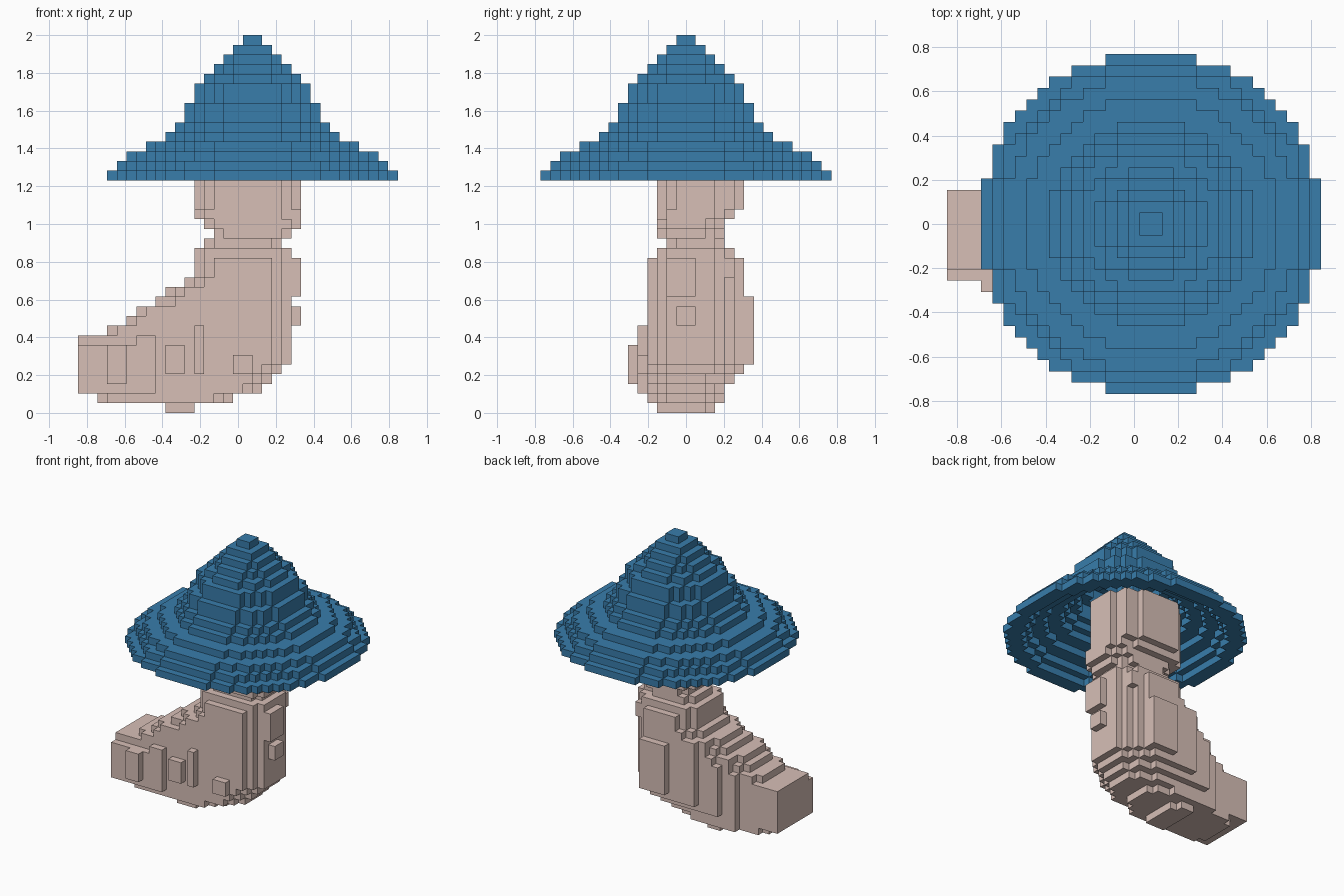
import bpy
import bmesh
from mathutils import Vector

if "Cube" in bpy.data.objects:
    bpy.data.objects.remove(bpy.data.objects["Cube"])

S = 2 / 39          # edge of one voxel
OX = -16.5          # grid offset in x, so that index 0 is the left-hand edge
AXES = [Vector(a) for a in ((1, 0, 0), (0, 1, 0), (0, 0, 1))]


def material(name, colour):
    mat = bpy.data.materials.new(name)
    mat.use_nodes = True
    mat.diffuse_color = (*colour, 1)
    mat.node_tree.nodes["Principled BSDF"].inputs["Base Color"].default_value = (*colour, 1)
    return mat


def voxel_object(name, cells, mat):
    """Make the outer skin of a set of unit cells."""
    bm = bmesh.new()
    verts = {}

    def vert(p):
        key = tuple(round(c) for c in p)
        if key not in verts:
            verts[key] = bm.verts.new(((key[0] + OX) * S, key[1] * S, key[2] * S))
        return verts[key]

    for cell in cells:
        for k in range(3):
            n, u, v = AXES[k], AXES[(k + 1) % 3], AXES[(k + 2) % 3]
            for side in (0, 1):
                step = n if side else -n
                if tuple(int(c) for c in Vector(cell) + step) in cells:
                    continue
                p = Vector(cell) + n * side
                ring = [p, p + u, p + u + v, p + v]
                if not side:
                    ring.reverse()
                bm.faces.new([vert(q) for q in ring])
    mesh = bpy.data.meshes.new(name)
    bm.to_mesh(mesh)
    bm.free()
    mesh.materials.append(mat)
    obj = bpy.data.objects.new(name, mesh)
    bpy.context.collection.objects.link(obj)
    return obj


# Cap: a hollow stepped cone, one ring of voxels per layer
CAP_BASE, CAP_X = 24, 18
radii = [15, 14, 13, 11, 9, 8, 7, 7, 6, 6, 5, 4, 3, 2, 1]
cap = set()
for k, r in enumerate(radii):
    inner = radii[k + 1] - 1 if k + 1 < len(radii) else 0
    for a in range(-r, r):
        for b in range(-r, r):
            d = ((a + 0.5) ** 2 + (b + 0.5) ** 2) ** 0.5
            if inner + 0.13 < d <= r + 0.13 or (inner == 0 and d <= r + 0.13):
                cap.add((a + CAP_X, b, CAP_BASE + k))

# Stem: one row per run of layers: count, x start, x end, front depth, back depth
rows = [
    (1, 9, 12, 3, 3), (1, 2, 16, 4, 4), (1, 0, 19, 4, 4), (1, 0, 20, 4, 5),
    (1, 0, 21, 4, 6), (3, 0, 22, 4, 6), (1, 3, 22, 4, 6), (1, 5, 22, 4, 6),
    (1, 6, 22, 4, 6), (1, 8, 22, 4, 6), (1, 9, 22, 4, 6), (1, 11, 22, 4, 6),
    (2, 12, 22, 4, 6), (1, 12, 22, 3, 5), (1, 13, 21, 2, 4), (1, 14, 22, 3, 4),
    (1, 13, 23, 3, 4), (1, 12, 23, 3, 5), (7, 12, 23, 3, 6),
]


def rounding(distance, reach, power):
    """Share of the depth left at a distance from a rounded end."""
    t = max(0, 1 - distance / reach)
    return (1 - t ** power) ** (1 / power)


stem = set()
z = 0
for count, x0, x1, front, back in rows:
    for _ in range(count):
        reach = min(6, (x1 - x0) / 2)
        for i in range(x0, x1):
            # the bent foot is thinner at the back than the trunk
            rear = min(back, max(3, 3 + (i - 4) * 0.4))
            mid, half = (rear - front) / 2, (rear + front) / 2
            # the back corners are rounder than the front ones
            for power, ys in ((3, range(-front, 0)), (2, range(0, back))):
                share = rounding(x1 - i - 0.5, reach, power)
                if x0 > 0 and z > 0:
                    share *= rounding(i + 0.5 - x0, min(5, reach), 3)
                stem |= {(i, j, z) for j in ys
                         if abs(j + 0.5 - mid) <= half * share + 0.05}
        z += 1

# Lumps on the stem: x range, y range, z range
lumps = [
    ((0, 6), (-5, -4), (2, 7)), ((3, 5), (-6, -5), (3, 7)),
    ((6, 8), (-5, -4), (2, 8)), ((9, 11), (-5, -4), (4, 7)),
    ((12, 13), (-5, -4), (4, 9)), ((16, 18), (-5, -4), (4, 6)),
    ((22, 23), (-2, 1), (12, 16)), ((22, 23), (-1, 1), (9, 11)),
    ((15, 19), (5, 7), (5, 12)),
]
for xs, ys, zs in lumps:
    stem |= {(i, j, k) for i in range(*xs) for j in range(*ys) for k in range(*zs)}

voxel_object("mushroom_cap", cap, material("cap_blue", (0.04, 0.205, 0.41)))
voxel_object("mushroom_stem", stem, material("stem_beige", (0.68, 0.52, 0.47)))
